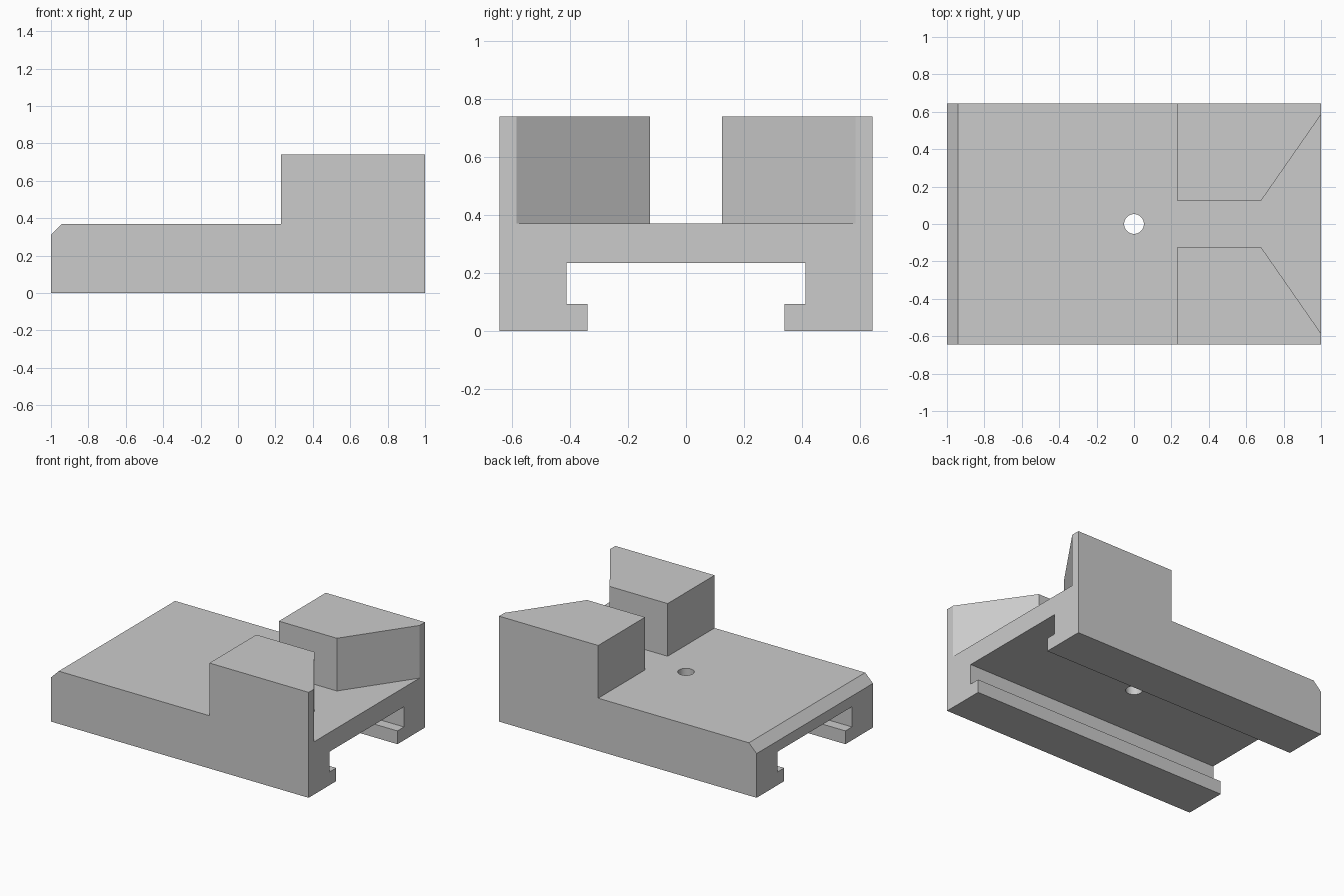
import bpy, bmesh, math

if "Cube" in bpy.data.objects:
    bpy.data.objects.remove(bpy.data.objects["Cube"], do_unlink=True)

HALF_W = 0.645   # half width of the body
DECK = 0.37      # height of the flat deck
TOP = 0.74       # height of the raised jaws
CHAMFER = 0.06

grey = bpy.data.materials.new("plain_grey")
grey.use_nodes = True
colour = (0.6, 0.6, 0.6, 1)
grey.diffuse_color = colour
grey.node_tree.nodes["Principled BSDF"].inputs["Base Color"].default_value = colour


def prism(name, points, direction, bevel_test=None):
    """Extrude a closed outline along a direction, optionally chamfering edges."""
    bm = bmesh.new()
    face = bm.faces.new([bm.verts.new(p) for p in points])
    new = bmesh.ops.extrude_face_region(bm, geom=[face], use_keep_orig=True)["geom"]
    bmesh.ops.translate(bm, vec=direction,
                        verts=[g for g in new if isinstance(g, bmesh.types.BMVert)])
    bmesh.ops.recalc_face_normals(bm, faces=bm.faces)
    if bevel_test:
        edges = [e for e in bm.edges if all(bevel_test(v.co) for v in e.verts)]
        bmesh.ops.bevel(bm, geom=edges, offset=CHAMFER, segments=1, affect='EDGES')
    mesh = bpy.data.meshes.new(name)
    bm.to_mesh(mesh)
    bm.free()
    mesh.materials.append(grey)
    obj = bpy.data.objects.new(name, mesh)
    bpy.context.collection.objects.link(obj)
    return obj


def combine(target, tool, operation):
    """Apply a boolean and discard the tool."""
    mod = target.modifiers.new(operation.lower(), 'BOOLEAN')
    mod.operation, mod.solver, mod.object = operation, 'EXACT', tool
    bpy.context.view_layer.objects.active = target
    bpy.ops.object.modifier_apply(modifier=mod.name)
    bpy.data.objects.remove(tool, do_unlink=True)


# Body: rail-clamp section with a T-shaped channel, run along x
half = [(HALF_W, DECK), (HALF_W, 0), (0.34, 0), (0.34, 0.093), (0.413, 0.093), (0.413, 0.235)]
section = half + [(-y, z) for y, z in reversed(half)]
body = prism("slotted_body", [(-1, y, z) for y, z in section], (2, 0, 0),
             lambda co: co.x < -0.99 and co.z > DECK - 0.01)

# Raised jaws with flared entry, mirrored across the centre line
plan = [(0.23, 0.125), (0.68, 0.125), (1, 0.585), (1, HALF_W), (0.23, HALF_W)]
for side, name in ((1, "back_jaw"), (-1, "front_jaw")):
    jaw = prism(name, [(x, side * y, 0.3) for x, y in plan], (0, 0, TOP - 0.3))
    combine(body, jaw, 'UNION')

# Round hole through the deck
ring = [(0.053 * math.cos(a), 0.053 * math.sin(a), 0.1)
        for a in (math.tau * i / 32 for i in range(32))]
combine(body, prism("hole_cutter", ring, (0, 0, 0.5)), 'DIFFERENCE')

# Smooth the hole wall only, keeping machined edges crisp
bpy.ops.object.select_all(action='DESELECT')
body.select_set(True)
bpy.context.view_layer.objects.active = body
bpy.ops.object.shade_smooth_by_angle(angle=math.radians(30))
